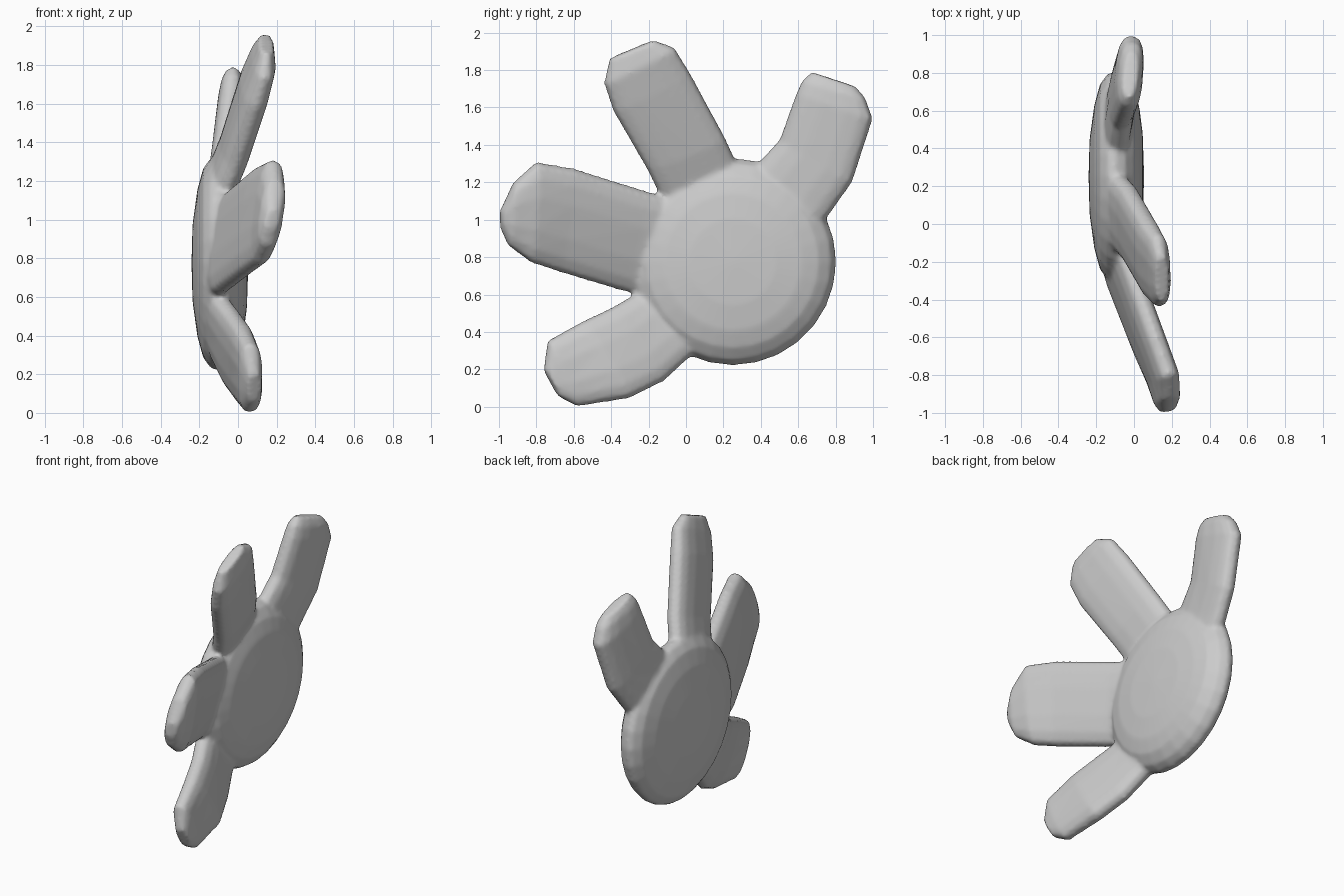
import bpy, bmesh, math
from mathutils import Vector

if "Cube" in bpy.data.objects:
    bpy.data.objects.remove(bpy.data.objects["Cube"])


def loft(name, rings):
    """Skin a list of closed rings and cap both ends."""
    bm = bmesh.new()
    loops = [[bm.verts.new(p) for p in ring] for ring in rings]
    n = len(loops[0])
    for a, b in zip(loops, loops[1:]):
        for i in range(n):
            j = (i + 1) % n
            bm.faces.new((a[i], a[j], b[j], b[i]))
    bm.faces.new(loops[0])
    bm.faces.new(loops[-1])
    bmesh.ops.recalc_face_normals(bm, faces=bm.faces[:])
    mesh = bpy.data.meshes.new(name)
    bm.to_mesh(mesh)
    bm.free()
    obj = bpy.data.objects.new(name, mesh)
    bpy.context.collection.objects.link(obj)
    return obj


def spow(v, e):
    return math.copysign(abs(v) ** e, v)


def finger(name, sections, thick=0.075, sides=14):
    """Sections: the two edge points (x, y, z, x, y, z)."""
    edges = [(Vector(s[:3]), Vector(s[3:])) for s in sections]
    mids = [(p + q) / 2 for p, q in edges]
    rings = []
    for k, (p, q) in enumerate(edges):
        axis = mids[min(k + 1, len(mids) - 1)] - mids[max(k - 1, 0)]
        half = (q - p) / 2
        t = half.cross(axis).normalized()
        h = thick * (0.5 if k == len(edges) - 1 else 0.85 if k == len(edges) - 2 else 1)
        ring = []
        for i in range(sides):
            a = 2 * math.pi * i / sides
            ring.append(mids[k] + half * spow(math.cos(a), 0.75) + t * h * spow(math.sin(a), 0.75))
        rings.append(ring)
    return loft(name, rings)


# Palm: rounded cushion, bulging on its outer side
profile = [(0.02, -0.24), (0.2, -0.235), (0.38, -0.21), (0.49, -0.18), (0.545, -0.14),
           (0.555, -0.1), (0.525, -0.045), (0.46, 0.0), (0.37, 0.028), (0.23, 0.046), (0.02, 0.053)]
N = 28
palm = loft("hand", [[(x, 0.25 + r * math.cos(2 * math.pi * i / N),
                       0.775 + r * math.sin(2 * math.pi * i / N)) for i in range(N)]
                     for r, x in profile])

# Thumb and three fingers, fanned around the palm
fingers = [
    finger("thumb", [(-.11, 0.25, 1.10, -.09, 0.62, 0.85), (-.09, 0.39, 1.31, -.07, 0.77, 1.03),
                     (-.075, 0.50, 1.43, -.04, 0.89, 1.20), (-.04, 0.59, 1.68, -.01, 1.00, 1.54),
                     (-.035, 0.62, 1.745, -.005, 0.96, 1.65), (-.03, 0.67, 1.79, -.01, 0.91, 1.71)]),
    finger("upper_finger", [(-.11, -0.05, 1.00, -.12, 0.36, 1.18), (-.06, -0.15, 1.15, -.08, 0.26, 1.33),
                            (-.01, -0.21, 1.27, -.035, 0.21, 1.44), (.095, -0.39, 1.58, .075, 0.02, 1.79),
                            (.14, -0.44, 1.73, .125, -0.06, 1.92), (.15, -0.41, 1.86, .145, -0.17, 1.96)]),
    finger("middle_finger", [(-.09, 0.0, 1.10, -.16, -0.10, 0.58), (-.025, -0.20, 1.15, -.095, -0.33, 0.615),
                             (.12, -0.60, 1.275, .045, -0.68, 0.72), (.19, -0.80, 1.31, .115, -0.83, 0.77),
                             (.20, -0.92, 1.20, .15, -0.95, 0.86), (.195, -0.99, 1.05, .165, -0.99, 0.95)]),
    finger("lower_finger", [(-.12, -0.10, 0.70, -.12, 0.12, 0.35), (-.09, -0.28, 0.60, -.08, 0.0, 0.245),
                            (-.035, -0.40, 0.53, -.03, -0.12, 0.135), (.015, -0.55, 0.46, .035, -0.30, 0.045),
                            (.065, -0.74, 0.355, .065, -0.58, 0.0), (.085, -0.76, 0.20, .085, -0.68, 0.055)]),
]

# Weld everything into one skin
bpy.context.view_layer.objects.active = palm
palm.select_set(True)
for f in fingers:
    mod = palm.modifiers.new("union", 'BOOLEAN')
    mod.operation = 'UNION'
    mod.solver = 'EXACT'
    mod.object = f
    bpy.ops.object.modifier_apply(modifier=mod.name)
    bpy.data.objects.remove(f)

# Soften the creases where the fingers grow out of the palm
remesh = palm.modifiers.new("remesh", 'REMESH')
remesh.mode = 'VOXEL'
remesh.voxel_size = 0.015
soften = palm.modifiers.new("soften", 'SMOOTH')
soften.factor = 0.5
soften.iterations = 4
for m in ("remesh", "soften"):
    bpy.ops.object.modifier_apply(modifier=m)
bpy.ops.object.shade_smooth()
